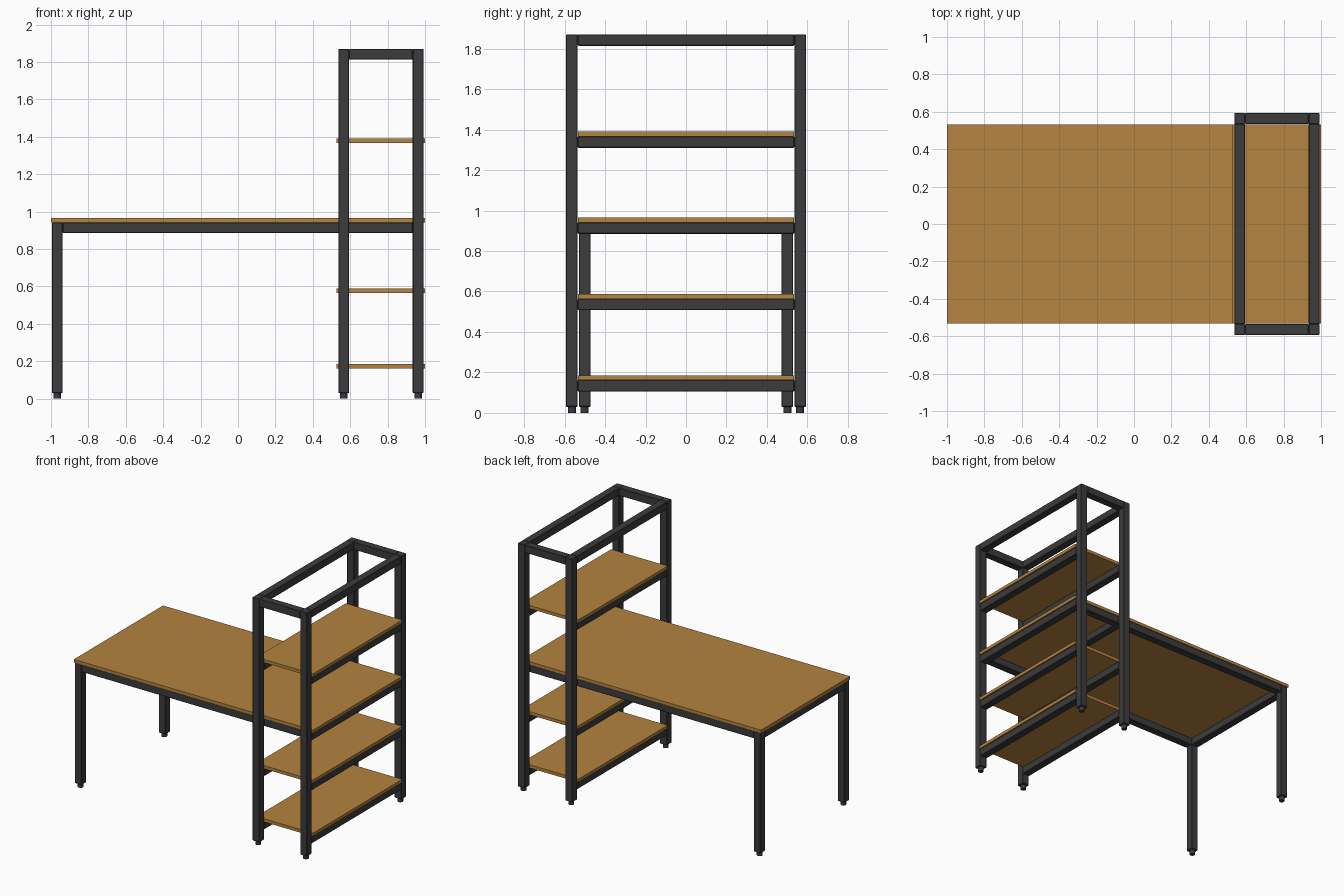
import bpy, bmesh
from mathutils import Matrix

if "Cube" in bpy.data.objects:
    bpy.data.objects.remove(bpy.data.objects["Cube"])


def material(name, color):
    m = bpy.data.materials.new(name)
    m.diffuse_color = color
    m.use_nodes = True
    m.node_tree.nodes["Principled BSDF"].inputs["Base Color"].default_value = m.diffuse_color
    return m


STEEL = material("dark_steel", (0.045, 0.045, 0.045, 1))
WOOD = material("wood", (0.46, 0.23, 0.05, 1))


def finish(name, bm, mat):
    me = bpy.data.meshes.new(name)
    bm.to_mesh(me)
    bm.free()
    me.materials.append(mat)
    ob = bpy.data.objects.new(name, me)
    bpy.context.collection.objects.link(ob)
    return ob


def box(name, x, y, z, mat, bevel=0.0):
    """Box from (min, max) ranges."""
    bm = bmesh.new()
    size = [r[1] - r[0] for r in (x, y, z)]
    mid = [(r[0] + r[1]) / 2 for r in (x, y, z)]
    bmesh.ops.create_cube(bm, size=1, matrix=Matrix.Translation(mid) @ Matrix.Diagonal((*size, 1)))
    ob = finish(name, bm, mat)
    if bevel:
        b = ob.modifiers.new("edge", 'BEVEL')
        b.width, b.segments = bevel, 1
    return ob


T = 0.058                       # tube width
H = T / 2
FOOT = 0.03
XL, XR, YT = 0.565, 0.963, 0.564  # tower post centres
XD, YD = -0.966, 0.501            # desk leg centres
DESK_Z, TOP_Z = 0.941, 1.87
BOARD = 0.024


def around(c):
    return (c - H, c + H)


def tube(name, x, y, z):
    box(name, x, y, z, STEEL, 0.003)


def leg(name, x, y, top):
    tube(name, around(x), around(y), (FOOT, top))
    # Levelling foot
    bm = bmesh.new()
    bmesh.ops.create_cone(bm, cap_ends=True, segments=12, radius1=0.02, radius2=0.02,
                          depth=FOOT, matrix=Matrix.Translation((x, y, FOOT / 2)))
    finish(name + "_foot", bm, STEEL)


for side, s in (("front", -1), ("back", 1)):
    # Tower posts, desk legs, and the bars running along x
    leg(f"tower_post_left_{side}", XL, s * YT, TOP_Z)
    leg(f"tower_post_right_{side}", XR, s * YT, TOP_Z)
    leg(f"desk_leg_{side}", XD, s * YD, DESK_Z)
    tube(f"tower_top_bar_{side}", (XL + H, XR - H), around(s * YT), (TOP_Z - T, TOP_Z))
    tube(f"desk_rail_{side}", (XD + H, XR - H), around(s * YD), (DESK_Z - T + 0.002, DESK_Z))

# Desk end rail
tube("desk_end_rail", around(XD), (-YD + H, YD - H), (DESK_Z - T + 0.002, DESK_Z))

# Tower cross bars under each board and at the top
SHELVES = (0.162, 0.564, 1.366)
for i, z in enumerate((*SHELVES, DESK_Z, TOP_Z)):
    for side, x in (("left", XL), ("right", XR)):
        tube(f"tower_cross_bar_{side}_{i}", around(x), (-YT + H, YT - H), (z - T + 0.002, z))

# Wooden shelves and desk top
for i, z in enumerate(SHELVES):
    box(f"shelf_{i}", (0.527, 1.0), (-0.533, 0.533), (z, z + BOARD), WOOD)
box("desk_top", (-1.0, 1.0), (-0.533, 0.533), (DESK_Z, DESK_Z + BOARD), WOOD)
